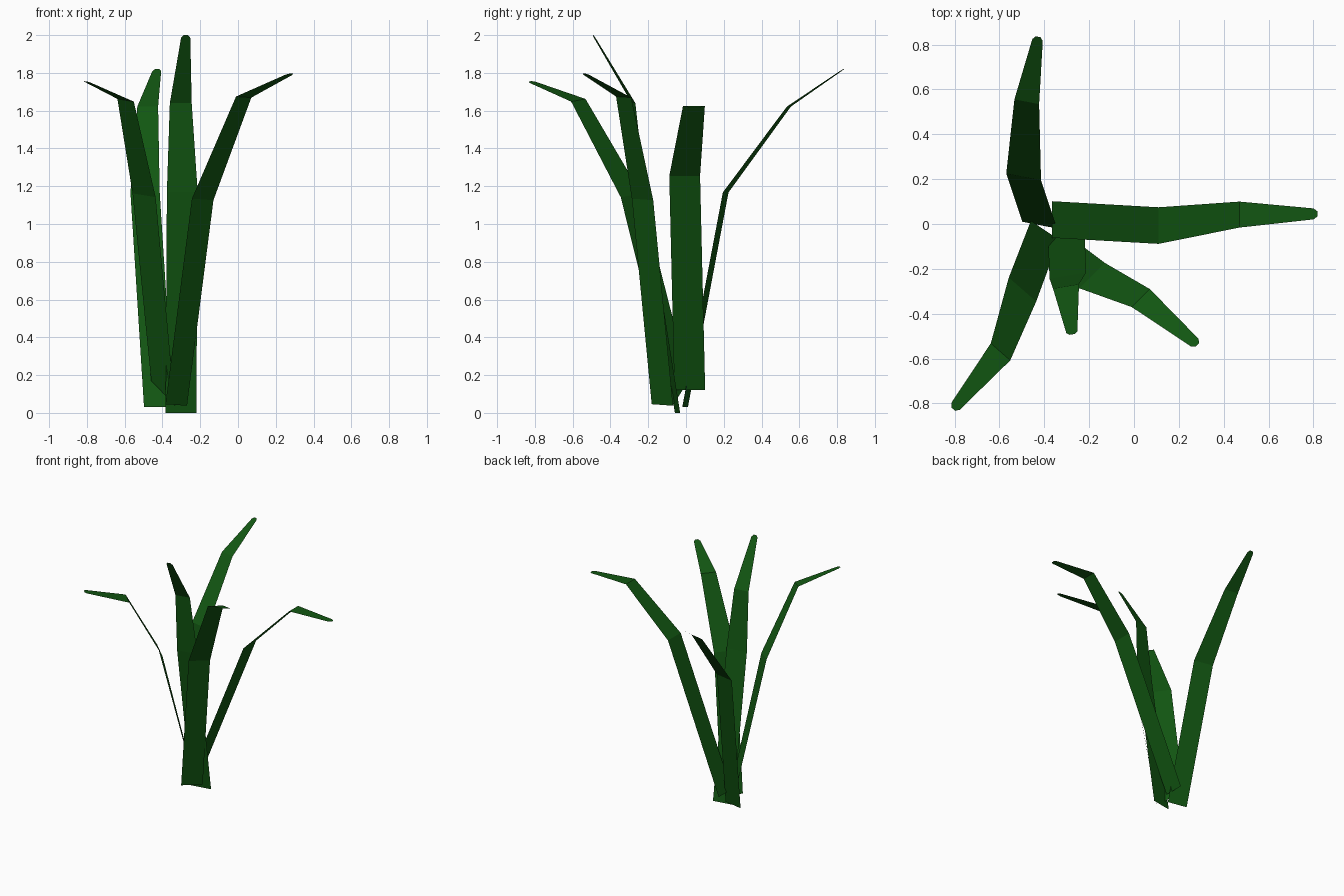
import bpy
import bmesh
from mathutils import Vector

default_cube = bpy.data.objects.get("Cube")
if default_cube:
    bpy.data.objects.remove(default_cube, do_unlink=True)

# One flat leaf green for the whole plant
leaf_green = bpy.data.materials.new("leaf_green")
leaf_green.use_nodes = True
leaf_color = (0.006, 0.095, 0.006, 1.0)
leaf_green.diffuse_color = leaf_color
leaf_shader = leaf_green.node_tree.nodes["Principled BSDF"]
leaf_shader.inputs["Base Color"].default_value = leaf_color
leaf_shader.inputs["Roughness"].default_value = 0.8

# Width of the blade at each fold, relative to its side vector
LOWER_WIDTH, UPPER_WIDTH, TIP_WIDTH, CAP_WIDTH = 1.0, 0.71, 0.3, 0.14
CAP_LENGTH = 0.018


def make_blade(name, root, lower_fold, upper_fold, tip, side, root_side=None):
    """Build a folded leaf sheet along four centre points.

    The side vector points to the right when looking outward along the leaf,
    so that the upper surface faces up and inward.
    """
    centres = [Vector(point) for point in (root, lower_fold, upper_fold, tip)]
    side = Vector(side)
    root_side = Vector(root_side) if root_side else side

    # The blunt cap carries on in the direction of the last section
    outward = (centres[-1] - centres[-2]).normalized()
    centres.append(centres[-1] + outward * CAP_LENGTH)
    spans = [root_side] + [
        side * width
        for width in (LOWER_WIDTH, UPPER_WIDTH, TIP_WIDTH, CAP_WIDTH)
    ]

    bm = bmesh.new()
    rows = []
    for centre, span in zip(centres, spans):
        left_vert = bm.verts.new(centre - span / 2)
        right_vert = bm.verts.new(centre + span / 2)
        rows.append((left_vert, right_vert))
    for (left, right), (next_left, next_right) in zip(rows, rows[1:]):
        bm.faces.new((left, right, next_right, next_left))

    mesh = bpy.data.meshes.new(name)
    bm.to_mesh(mesh)
    bm.free()
    mesh.materials.append(leaf_green)
    blade = bpy.data.objects.new(name, mesh)
    bpy.context.collection.objects.link(blade)
    return blade


# Long blade arching to the left
make_blade(
    "left_blade",
    root=(-0.365, 0.02, 0.12),
    lower_fold=(0.11, -0.007, 1.255),
    upper_fold=(0.47, 0.042, 1.625),
    tip=(0.8, 0.045, 1.615),
    side=(0, -0.163, 0),
)

# Blade leaning to the back
make_blade(
    "back_blade",
    root=(-0.42, -0.005, 0.03),
    lower_fold=(-0.492, 0.21, 1.167),
    upper_fold=(-0.478, 0.545, 1.622),
    tip=(-0.43, 0.82, 1.81),
    side=(0.155, -0.03, 0),
)

# Blade leaning to the front right, with a slanted root
make_blade(
    "front_right_blade",
    root=(-0.397, -0.028, 0.105),
    lower_fold=(-0.497, -0.292, 1.152),
    upper_fold=(-0.595, -0.57, 1.655),
    tip=(-0.795, -0.812, 1.75),
    side=(-0.122, 0.107, 0.02),
    root_side=(-0.125, 0.085, 0.13),
)

# Tall upright blade at the front
make_blade(
    "tall_front_blade",
    root=(-0.302, -0.045, 0),
    lower_fold=(-0.295, -0.23, 1.17),
    upper_fold=(-0.303, -0.278, 1.64),
    tip=(-0.277, -0.483, 1.985),
    side=(-0.163, -0.028, 0),
)

# Blade leaning to the front left
make_blade(
    "front_left_blade",
    root=(-0.327, -0.125, 0.042),
    lower_fold=(-0.187, -0.23, 1.13),
    upper_fold=(0.03, -0.33, 1.672),
    tip=(0.27, -0.528, 1.79),
    side=(-0.114, -0.113, 0.008),
)
